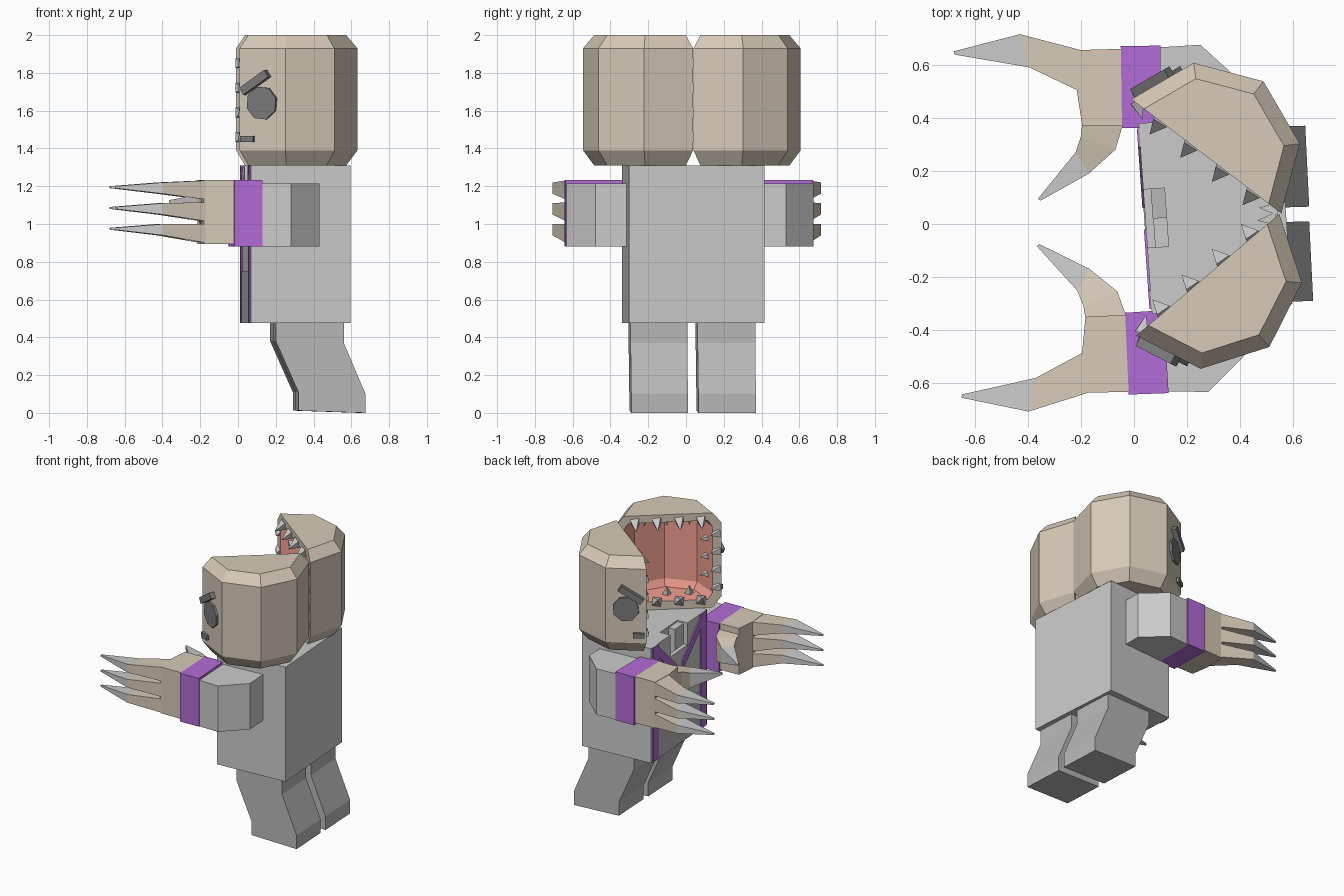
import bpy, bmesh
from math import sin, cos, pi, radians
from mathutils import Vector as V

if "Cube" in bpy.data.objects:
    bpy.data.objects.remove(bpy.data.objects["Cube"])


def mat(name, *rgb):
    m = bpy.data.materials.new(name)
    m.diffuse_color = (*rgb, 1)
    m.use_nodes = True
    m.node_tree.nodes["Principled BSDF"].inputs["Base Color"].default_value = m.diffuse_color
    return m


SKIN = mat("skin", 0.68, 0.59, 0.48)
PURPLE = mat("purple", 0.45, 0.15, 0.68)
RED = mat("mouth_red", 0.9, 0.35, 0.28)
DARK = mat("dark_grey", 0.48, 0.48, 0.48)
BLACK = mat("black", 0.2, 0.2, 0.2)


def finish(name, bm, *mats):
    bmesh.ops.recalc_face_normals(bm, faces=bm.faces)
    me = bpy.data.meshes.new(name)
    bm.to_mesh(me)
    bm.free()
    for m in mats:
        if m:
            me.materials.append(m)
    ob = bpy.data.objects.new(name, me)
    bpy.context.collection.objects.link(ob)
    return ob


def add_loft(bm, rings):
    vs = [[bm.verts.new(p) for p in r] for r in rings]
    n = len(vs[0])
    for a, b in zip(vs, vs[1:]):
        for i in range(n):
            j = (i + 1) % n
            bm.faces.new((a[i], a[j], b[j], b[i]))
    bm.faces.new(vs[0])
    bm.faces.new(vs[-1])


def loft(name, rings, m=None):
    bm = bmesh.new()
    add_loft(bm, rings)
    return finish(name, bm, m)


def prism(name, pts, z0, z1, T, m=None):
    return loft(name, [[T(V((x, y, z))) for x, y in pts] for z in (z0, z1)], m)


def same(p):
    return p


def mirrored(shift):
    # the body is turned slightly, so the mirror plane is tilted
    return lambda p: V((p.x - 0.01 + 0.06 * p.y, -p.y + shift + 0.05 * p.x, p.z))


# --- split head: two hinged half-octagon jaws ---
HINGE, TIP = V((0.555, 0.04, 0)), V((-0.01, 0.47, 0))
C = (HINGE + TIP) / 2
U = (TIP - HINGE).normalized()
N = V((-U.y, U.x, 0))
N = N if N.y > 0 else -N
R = (TIP - HINGE).length / 2


def local(u, n, z):
    return C + U * u + N * n + V((0, 0, z))


def jaw(side, T):
    bm = bmesh.new()

    def shell(levels, depth):
        rows = [[bm.verts.new(T(local(r * cos(k * pi / 4), depth * r * sin(k * pi / 4), z)))
                 for k in range(5)] for z, r in levels]
        faces = [bm.faces.new((a[k], a[k + 1], b[k + 1], b[k]))
                 for a, b in zip(rows, rows[1:]) for k in range(4)]
        faces += [bm.faces.new(rows[0]), bm.faces.new(rows[-1])]
        return [r[0] for r in rows] + [r[4] for r in rows[::-1]], faces

    outer, _ = shell([(1.31, R - .06), (1.39, R), (1.93, R), (2.0, R - .06)], 1)
    inner, red = shell([(1.37, R - .09), (1.42, R - .06), (1.90, R - .06), (1.945, R - .09)], .85)
    for i in range(8):
        j = (i + 1) % 8
        bm.faces.new((outer[i], outer[j], inner[j], inner[i]))
    for f in red:
        f.material_index = 1
    finish("jaw_" + side, bm, SKIN, RED)

    # teeth round the rim and inside the mouth
    bm = bmesh.new()

    def tooth(p, d, r, h):
        d = d.normalized()
        a = d.orthogonal().normalized()
        b = d.cross(a)
        base = [bm.verts.new(T(p - d * .01 + (a * cos(k * pi / 2) + b * sin(k * pi / 2)) * r)) for k in range(4)]
        top = bm.verts.new(T(p + d * h))
        bm.faces.new(base)
        for k in range(4):
            bm.faces.new((base[k], base[(k + 1) % 4], top))

    up = V((0, 0, 1))
    for s in (1, -1):
        for u in (-.22, -.075, .075, .22):
            tooth(local(u, 0, 1.66 + s * .29), -N - up * s * .6, .042, .075)
        for z in (1.46, 1.59, 1.72, 1.85):
            tooth(local(s * (R - .03), 0, z), -N * .7 - U * s, .036, .06)
        for u in (-.15, 0, .15):
            tooth(local(u, .11, 1.657 + s * .285), -up * s - N * .3, .035, .07)
        for z in (1.53, 1.66, 1.79):
            tooth(local(s * (R - .08), .07, z), -U * s - N * .5, .035, .07)
    finish("teeth_" + side, bm)

    # eye, brow and nostril on the facet next to the mouth
    p0 = local(R, 0, 0)
    p1 = local(R * cos(pi / 4), R * sin(pi / 4), 0)
    mid, s = (p0 + p1) / 2, (p1 - p0).normalized()
    out = (mid - C).normalized()

    def plate(name, pts, thick):
        loft(name + "_" + side, [[T(mid + s * a + out * o + up * z) for a, z in pts]
                                 for o in (-.01, thick)], BLACK)

    def bar(cs, cz, hl, hw, ang):
        c, n = cos(ang), sin(ang)
        return [(cs + a * c - b * n, cz + a * n + b * c)
                for a, b in ((-hl, -hw), (hl, -hw), (hl, hw), (-hl, hw))]

    plate("eye", [(.09 * cos(k * pi / 4 + .3), 1.64 + .09 * sin(k * pi / 4 + .3)) for k in range(8)], .015)
    plate("brow", bar(-.035, 1.75, .088, .022, radians(33)), .035)
    plate("nostril", bar(-.085, 1.45, .038, .017, 0), .018)


# --- arms: sleeve, cuff, palm, three clawed fingers and a thumb ---
def arm(side, T):
    prism("sleeve_" + side, [(.09, .665), (.25, .675), (.41, .53), (.41, .33), (.09, .35)], .88, 1.215, T)
    prism("cuff_" + side, [(-.05, .67), (.10, .672), (.10, .36), (-.045, .362)], .88, 1.232, T, PURPLE)
    prism("palm_" + side, [(-.04, .66), (-.21, .655), (-.215, .50), (-.195, .37), (-.04, .37)],
          .895, 1.232, T, SKIN)

    def ring(a, b, z, h):
        return [T(V((*p, z + k))) for p, k in ((a, -h), (b, -h), (b, h), (a, h))]

    for i in range(3):
        z = 1.18 - .115 * i
        tip = 1.195 - .11 * i
        mid = ring((-.43, .715), (-.395, .59), tip - .005, .03)
        loft(f"finger_{side}_{i+1}", [ring((-.20, .655), (-.205, .50), z, .05), mid], SKIN)
        loft(f"claw_{side}_{i+1}", [mid, ring((-.68, .65), (-.675, .638), tip, .005)])
    mid = ring((-.22, .27), (-.17, .19), 1.1, .055)
    loft("thumb_" + side, [ring((-.195, .38), (-.04, .38), 1.08, .11),
                           ring((-.20, .33), (-.07, .28), 1.09, .09), mid], SKIN)
    loft("thumb_claw_" + side, [mid, ring((-.362, .095), (-.352, .088), 1.12, .006)])


jaw("left", same)
jaw("right", mirrored(.05))
arm("left", same)
arm("right", mirrored(.03))


# --- torso: turned box with a neck notch, open coat edges in front ---
def body(p):
    return V((.0425 + .9976 * p.x - .07 * p.y, .02 + .07 * p.x + .9976 * p.y, p.z))


H, D = .36, .53
prism("torso", [(0, -H), (D, -H), (D, H), (0, H), (0, .11), (.08, .11), (.08, -.11), (0, -.11)],
      .475, 1.31, body)
prism("inner_shirt", [(.03, -.11), (.08, -.11), (.08, 0), (.03, 0)], .75, 1.30, body)
prism("shirt_front", [(.0, -.11), (.03, -.11), (.03, .11), (.0, .11)], .75, 1.15, body)
prism("trouser_front", [(-.004, -.27), (.08, -.27), (.08, .27), (-.004, .27)], .475, .75, body, DARK)


def front_strip(name, pts):
    loft(name, [[body(V((x, v, z))) for v, z in pts] for x in (-.008, .004)], PURPLE)


for s, side in ((1, "left"), (-1, "right")):
    front_strip("coat_trim_" + side, [(s * .27, .475), (s * .34, .475), (s * .34, 1.31), (s * .27, 1.31)])
    front_strip("collar_trim_" + side, [(s * .04, 1.0), (s * .04, 1.07), (s * .27, 1.29), (s * .27, 1.21)])

# --- legs: bent profile extruded sideways ---
LEG = [(.20, .48), (.56, .48), (.56, .37), (.675, .10), (.675, 0), (.32, .012), (.32, .11), (.20, .38)]
for side, y0, y1, dx in (("right", -.295, .005, 0), ("left", .06, .365, -.015)):
    loft("leg_" + side, [[V((x + dx - k, y + .03 * (x - .5), z)) for x, z in LEG]
                         for y, k in ((y0, 0), (y1, .015))], DARK)
